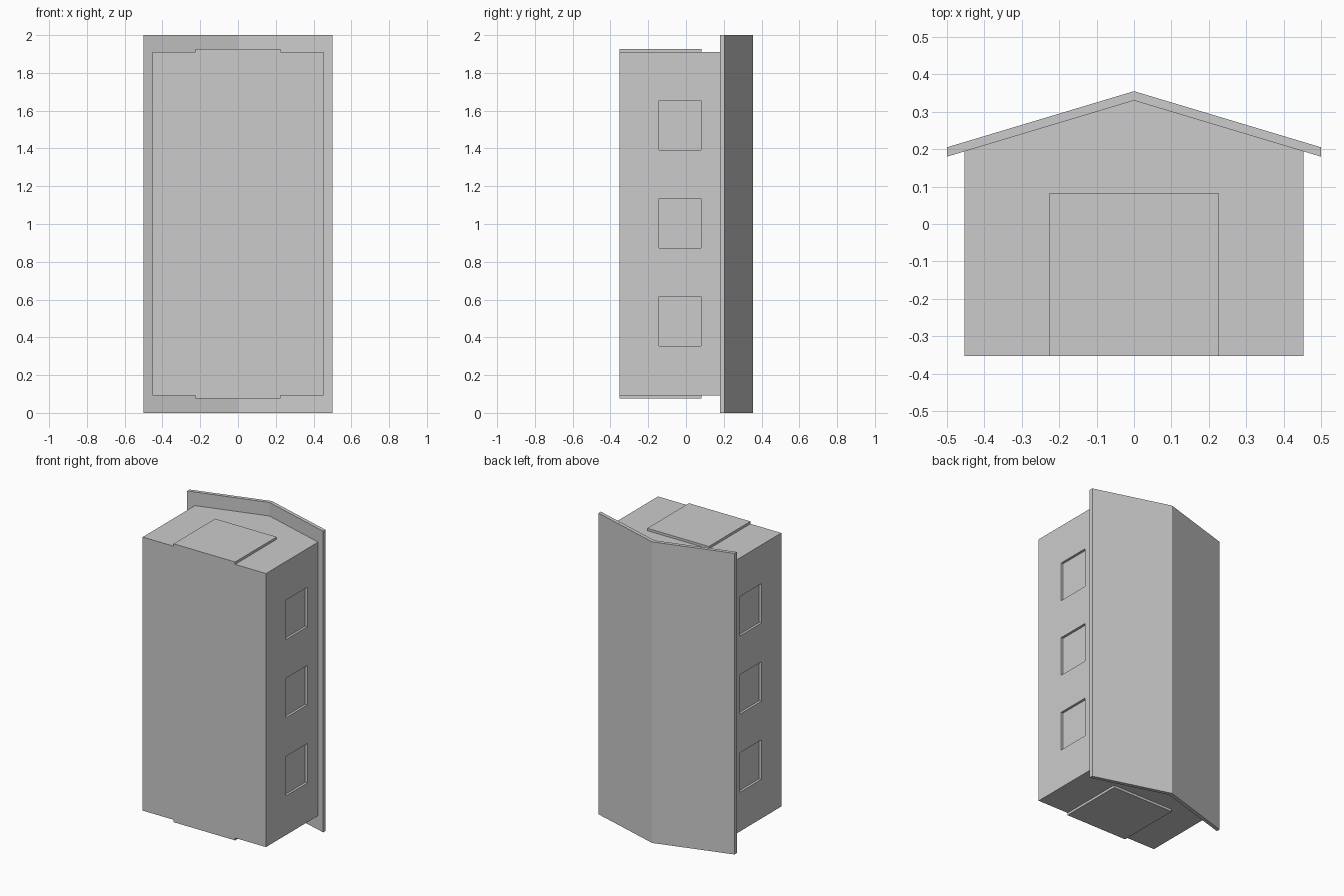
import bpy, bmesh

if "Cube" in bpy.data.objects:
    bpy.data.objects.remove(bpy.data.objects["Cube"])


def prism(name, profile, z0, z1):
    """Extrude an xy outline from z0 to z1."""
    bm = bmesh.new()
    face = bm.faces.new([bm.verts.new((x, y, z0)) for x, y in profile])
    ext = bmesh.ops.extrude_face_region(bm, geom=[face])
    verts = [v for v in ext["geom"] if isinstance(v, bmesh.types.BMVert)]
    bmesh.ops.translate(bm, verts=verts, vec=(0, 0, z1 - z0))
    bmesh.ops.recalc_face_normals(bm, faces=bm.faces)
    mesh = bpy.data.meshes.new(name)
    bm.to_mesh(mesh)
    bm.free()
    ob = bpy.data.objects.new(name, mesh)
    bpy.context.collection.objects.link(ob)
    return ob


def rect(x0, x1, y0, y1):
    return [(x0, y0), (x1, y0), (x1, y1), (x0, y1)]


W, BASE = 0.453, -0.353          # half width and floor of the building
RIDGE, SLOPE = 0.33, 0.30        # underside of the roof
EAVE = RIDGE - SLOPE * W

# gabled walls, lying with the ridge along +y
walls = prism("walls", [(-W, BASE), (W, BASE), (W, EAVE), (0, RIDGE), (-W, EAVE)],
              0.093, 1.91)

# overhanging roof sheet
edge, t = RIDGE - SLOPE * 0.5, 0.025
prism("roof", [(-0.5, edge), (0, RIDGE), (0.5, edge),
               (0.5, edge + t), (0, RIDGE + t), (-0.5, edge + t)], 0, 2)

# raised door on each gable end
for name, z0, z1 in (("door_bottom", 0.077, 0.093), ("door_top", 1.91, 1.926)):
    prism(name, rect(-0.226, 0.226, BASE, 0.083), z0, z1)

# three recessed windows in each side wall
DEPTH = 0.016
for side in (-1, 1):
    x0, x1 = sorted((side * (W - DEPTH), side * (W + 0.1)))
    for zc in (0.484, 1.003, 1.522):
        cutter = prism("window_cutter", rect(x0, x1, -0.143, 0.08), zc - 0.131, zc + 0.131)
        cutter.hide_render = True
        mod = walls.modifiers.new("window", "BOOLEAN")
        mod.operation, mod.solver, mod.object = "DIFFERENCE", "EXACT", cutter
        bpy.context.view_layer.objects.active = walls
        bpy.ops.object.modifier_apply(modifier=mod.name)
        bpy.data.objects.remove(cutter)
